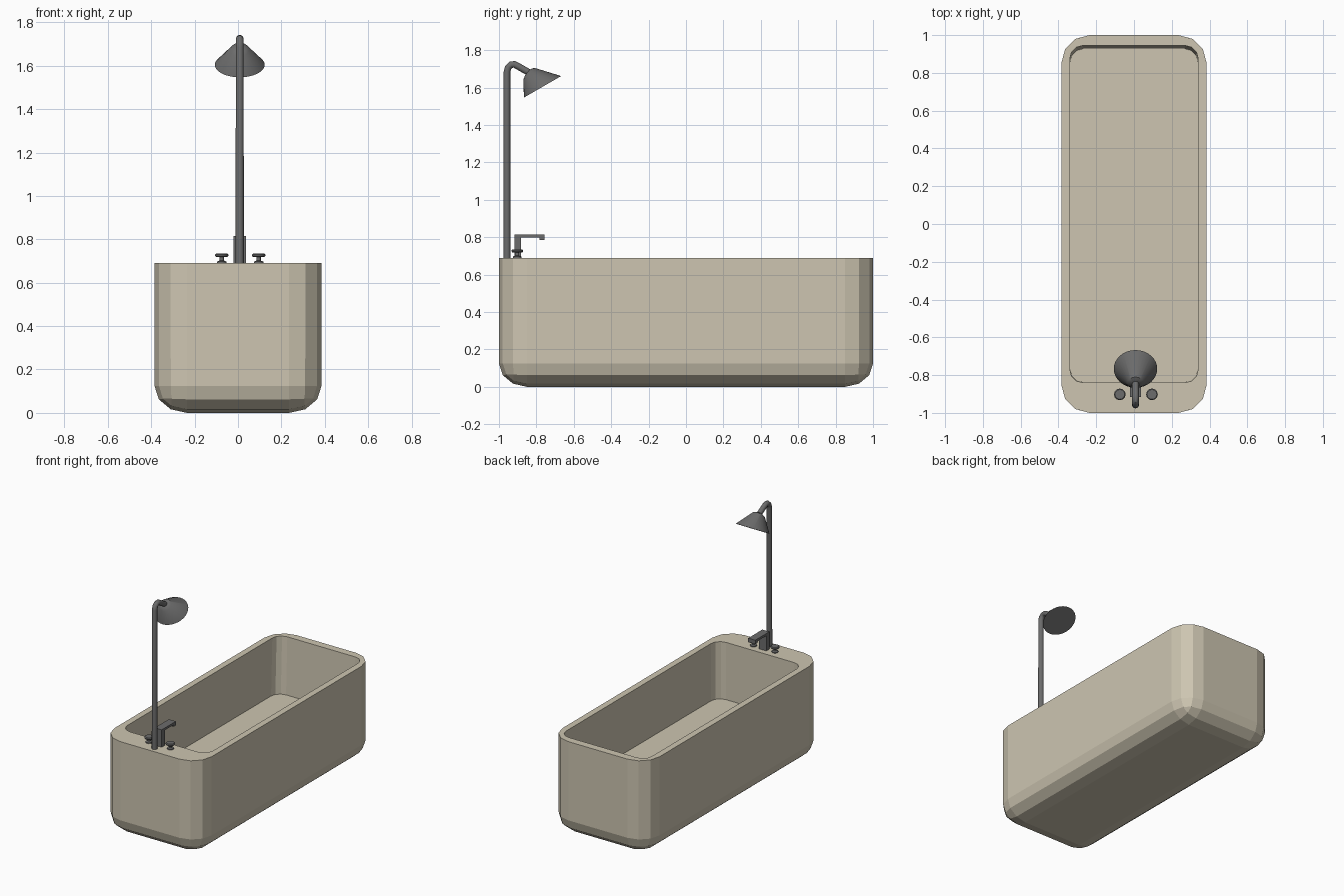
import bpy, bmesh, math
from mathutils import Vector

if "Cube" in bpy.data.objects:
    bpy.data.objects.remove(bpy.data.objects["Cube"])


def material(name, colour):
    m = bpy.data.materials.new(name)
    m.use_nodes = True
    m.diffuse_color = (*colour, 1)
    m.node_tree.nodes["Principled BSDF"].inputs["Base Color"].default_value = (*colour, 1)
    return m


CREAM = material("cream_enamel", (0.61, 0.56, 0.44))
METAL = material("dark_grey_metal", (0.15, 0.15, 0.15))
RIM = 0.69      # height of the tub rim
MID = 0.008     # x of the fittings


def finish(name, bm, mat, smooth=False):
    bmesh.ops.recalc_face_normals(bm, faces=bm.faces)
    mesh = bpy.data.meshes.new(name)
    bm.to_mesh(mesh)
    bm.free()
    mesh.materials.append(mat)
    ob = bpy.data.objects.new(name, mesh)
    bpy.context.collection.objects.link(ob)
    if smooth:
        bpy.ops.object.select_all(action="DESELECT")
        ob.select_set(True)
        bpy.context.view_layer.objects.active = ob
        bpy.ops.object.shade_smooth_by_angle(angle=math.radians(35))
    return ob


def skin(bm, rings, cap_start=True, cap_end=True):
    """Join rings of points with quads, and close the ends."""
    loops = [[bm.verts.new(p) for p in ring] for ring in rings]
    for a, b in zip(loops, loops[1:]):
        n = len(a)
        for i in range(n):
            bm.faces.new((a[i], a[(i + 1) % n], b[(i + 1) % n], b[i]))
    if cap_start:
        bm.faces.new(loops[0])
    if cap_end:
        bm.faces.new(loops[-1])
    return loops


def rounded_rect(x, y0, y1, r, z, segments=3):
    pts = []
    corners = ((x - r, y1 - r), (r - x, y1 - r), (r - x, y0 + r), (x - r, y0 + r))
    for k, (cx, cy) in enumerate(corners):
        for i in range(segments + 1):
            a = math.pi / 2 * (k + i / segments)
            pts.append((cx + r * math.cos(a), cy + r * math.sin(a), z))
    return pts


def tilted_tube(name, stations, sides):
    """Rings along a path in the yz plane: (y, z, heading in degrees, radius)."""
    bm = bmesh.new()
    rings = []
    for y, z, heading, r in stations:
        h = math.radians(heading)
        across = Vector((0, -math.sin(h), math.cos(h)))
        ring = []
        for i in range(sides):
            a = math.tau * i / sides
            ring.append(Vector((MID, y, z)) + across * (r * math.cos(a))
                        + Vector((r * math.sin(a), 0, 0)))
        rings.append(ring)
    skin(bm, rings)
    return finish(name, bm, METAL, True)


def box(name, y0, y1, z0, z1, half_width):
    bm = bmesh.new()
    ring = lambda z: [(MID + sx * half_width, y, z)
                      for sx, y in ((-1, y0), (1, y0), (1, y1), (-1, y1))]
    skin(bm, [ring(z0), ring(z1)])
    return finish(name, bm, METAL)


# Tub: box with rounded sides and bottom, open at the top
SQUASH = 1.2    # bottom rounding is shallower than it is wide
bm = bmesh.new()
bmesh.ops.create_cube(bm, size=1)
for v in bm.verts:
    v.co = (v.co.x * 0.77, v.co.y * 2, (v.co.z + 0.5) * RIM * SQUASH)
edges = [e for e in bm.edges if min(v.co.z for v in e.verts) < 0.1]
bmesh.ops.bevel(bm, geom=edges, offset=0.15, segments=3, profile=0.5,
                affect="EDGES", clamp_overlap=False)
for v in bm.verts:
    v.co.z /= SQUASH
bm.normal_update()
lids = [f for f in bm.faces if f.normal.z > 0.9 and f.calc_center_median().z > 0.6]
bmesh.ops.delete(bm, geom=lids, context="FACES_ONLY")
outer = [e for e in bm.edges if e.is_boundary]

# Basin with a slightly sloped back wall, bridged to the outer shell by the rim
basin = skin(bm, [rounded_rect(0.34, -0.84, 0.945, 0.07, RIM),
                  rounded_rect(0.338, -0.838, 0.928, 0.07, 0.28)], cap_start=False)
inner = [e for e in bm.edges if e.is_boundary and e not in outer]
bmesh.ops.bridge_loops(bm, edges=outer + inner)
finish("bathtub", bm, CREAM)

# Shower pole with its bent neck
tilted_tube("shower_pole", [
    (-0.957, RIM - 0.01, 90, 0.019), (-0.957, 1.685, 90, 0.018),
    (-0.950, 1.709, 65, 0.018), (-0.936, 1.722, 25, 0.018),
    (-0.918, 1.724, -10, 0.018), (-0.902, 1.716, -28, 0.018),
    (-0.835, 1.678, -30, 0.018)], 12)

# Shower head: skewed cone
tilted_tube("shower_head", [
    (-0.847, 1.682, -40, 0.02), (-0.84, 1.674, -43, 0.043),
    (-0.767, 1.604, -60, 0.115)], 32)

# Tap: post, spout and outlet
box("tap_post", -0.917, -0.882, RIM - 0.01, 0.815, 0.028)
box("tap_spout", -0.884, -0.757, 0.799, 0.815, 0.028)
box("tap_outlet", -0.782, -0.757, 0.786, 0.80, 0.028)

# Tap handles: flared foot, thin stem and flat knob
PROFILE = ((0.022, 0.685), (0.022, 0.697), (0.01, 0.702), (0.01, 0.718),
           (0.026, 0.718), (0.031, 0.724), (0.031, 0.729), (0.026, 0.734))
for side, sign in (("left", 1), ("right", -1)):
    bm = bmesh.new()
    turn = [math.tau * i / 12 for i in range(12)]
    skin(bm, [[(0.01 + sign * 0.085 + r * math.cos(a), -0.902 + r * math.sin(a), z)
               for a in turn] for r, z in PROFILE])
    finish(side + "_tap_handle", bm, METAL, True)
